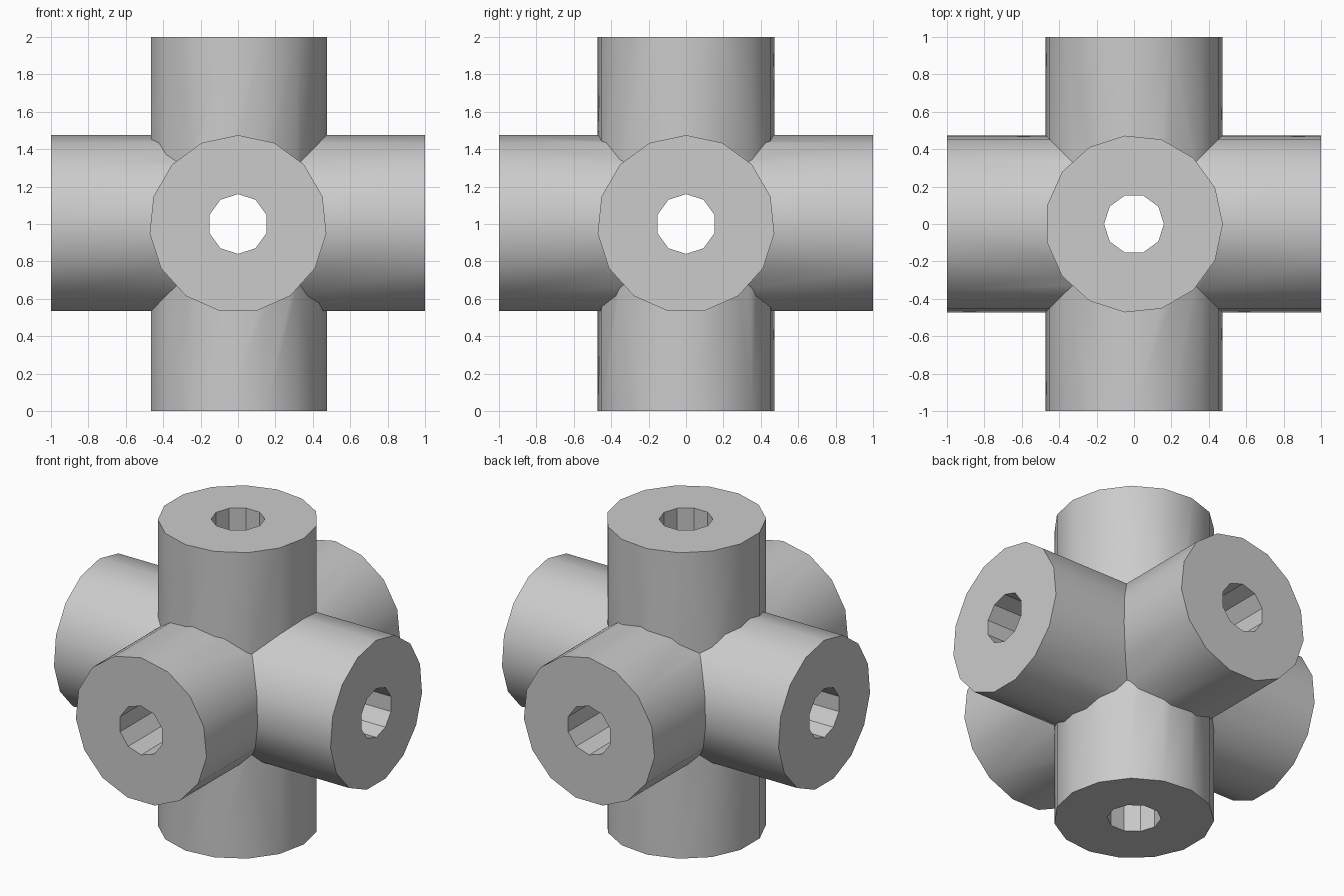
import bpy, bmesh, math
from mathutils import Vector

if "Cube" in bpy.data.objects:
    bpy.data.objects.remove(bpy.data.objects["Cube"])

X, Y, Z = Vector((1, 0, 0)), Vector((0, 1, 0)), Vector((0, 0, 1))
CENTRE = Vector((0, 0, 1))


def prism(name, axis, start, radius, sides, half):
    """Closed prism along axis through the centre, first corner towards start."""
    side = axis.cross(start)
    bm = bmesh.new()
    rings = []
    for end in (-half, half):
        ring = []
        for i in range(sides):
            a = 2 * math.pi * i / sides
            ring.append(bm.verts.new(CENTRE + axis * end
                        + (start * math.cos(a) + side * math.sin(a)) * radius))
        rings.append(ring)
    low, high = rings
    bm.faces.new(low[::-1])
    bm.faces.new(high)
    for i in range(sides):
        j = (i + 1) % sides
        bm.faces.new((low[i], low[j], high[j], high[i]))
    mesh = bpy.data.meshes.new(name)
    bm.to_mesh(mesh)
    bm.free()
    obj = bpy.data.objects.new(name, mesh)
    bpy.context.collection.objects.link(obj)
    return obj


def combine(target, tool, operation):
    """Apply a boolean and remove the tool object."""
    mod = target.modifiers.new("boolean", 'BOOLEAN')
    mod.operation, mod.solver, mod.object = operation, 'EXACT', tool
    bpy.context.view_layer.objects.active = target
    bpy.ops.object.modifier_apply(modifier=mod.name)
    bpy.data.objects.remove(tool)


# Three crossing tubes, each with the direction of its first corner
tubes = [(Z, X), (X, Z), (Y, Z)]

# Solid six-armed body
hub = prism("pipe_cross", *tubes[0], 0.475, 15, 1.0)
for axis, start in tubes[1:]:
    combine(hub, prism("arm", axis, start, 0.475, 15, 1.0), 'UNION')

# Ten-sided bores right through each pair of arms
for axis, start in tubes:
    combine(hub, prism("bore", axis, start, 0.16, 10, 1.1), 'DIFFERENCE')

# Plain grey, rounded arms with crisp rims and bores
grey = bpy.data.materials.new("grey")
grey.diffuse_color = (0.6, 0.6, 0.6, 1)
grey.use_nodes = True
grey.node_tree.nodes["Principled BSDF"].inputs["Base Color"].default_value = grey.diffuse_color
hub.data.materials.clear()
hub.data.materials.append(grey)
hub.select_set(True)
bpy.context.view_layer.objects.active = hub
bpy.ops.object.shade_smooth_by_angle(angle=math.radians(30))
